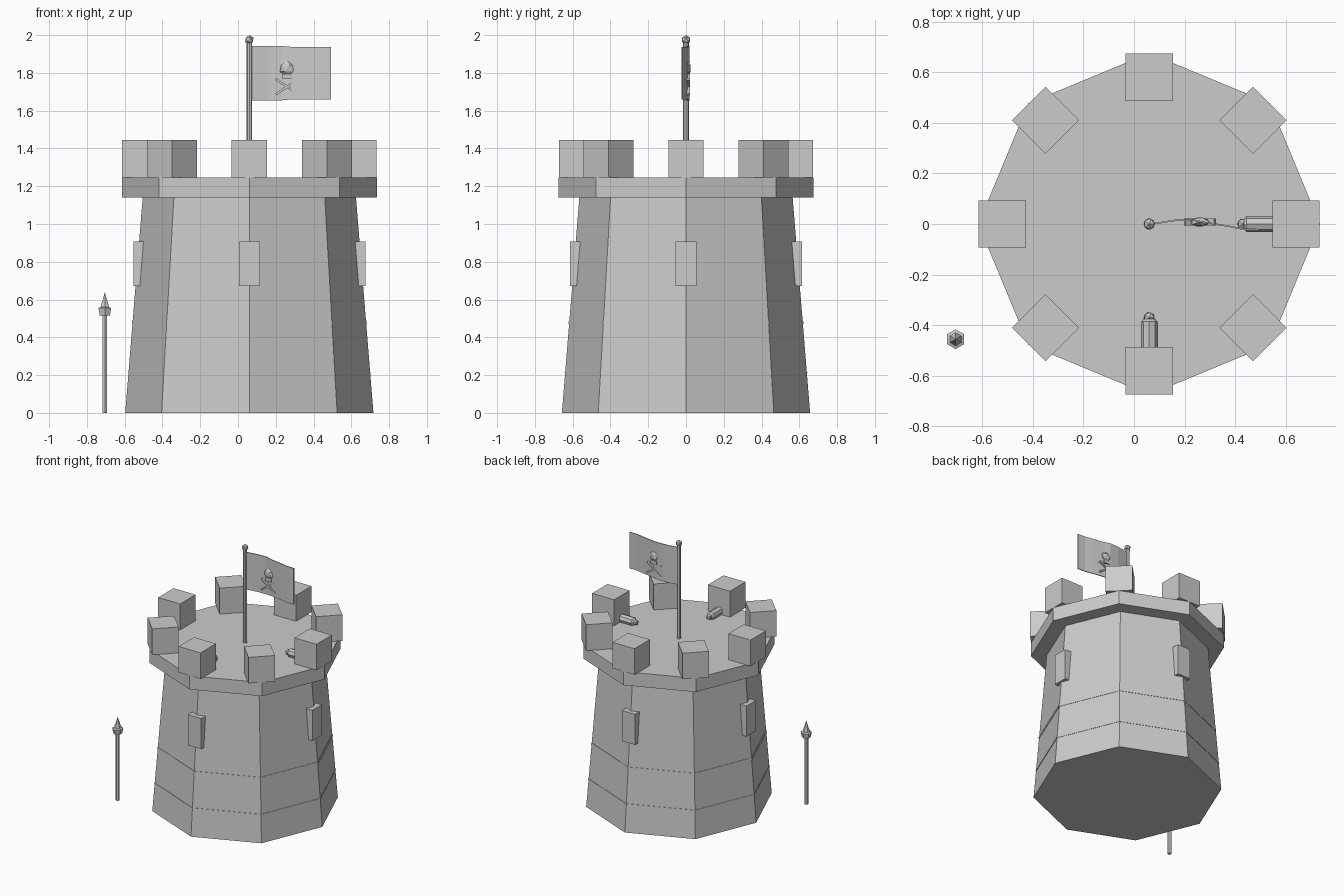
import bpy, bmesh, math
from mathutils import Matrix, Vector

cube = bpy.data.objects.get("Cube")
if cube:
    bpy.data.objects.remove(cube)

stone = bpy.data.materials.new("light_grey")
stone.use_nodes = True
GREY = (0.6, 0.6, 0.6, 1)
stone.diffuse_color = GREY
stone.node_tree.nodes["Principled BSDF"].inputs["Base Color"].default_value = GREY

AXIS = Vector((0.06, 0, 0))   # centre line of the tower


def finish(name, bm, matrix=Matrix()):
    bmesh.ops.recalc_face_normals(bm, faces=bm.faces[:])
    mesh = bpy.data.meshes.new(name)
    bm.to_mesh(mesh)
    bm.free()
    mesh.materials.append(stone)
    ob = bpy.data.objects.new(name, mesh)
    ob.matrix_world = matrix
    bpy.context.collection.objects.link(ob)
    return ob


def lathe(name, profile, sides, matrix):
    """Faceted solid from (radius, height) pairs, with flat caps."""
    bm = bmesh.new()
    rings = []
    for r, z in profile:
        rings.append([bm.verts.new((r * math.sin(a), r * math.cos(a), z))
                      for a in (math.tau * i / sides for i in range(sides))])
    for low, high in zip(rings, rings[1:]):
        for i in range(sides):
            j = (i + 1) % sides
            bm.faces.new((low[i], low[j], high[j], high[i]))
    bm.faces.new(rings[0])
    bm.faces.new(rings[-1])
    bmesh.ops.remove_doubles(bm, verts=bm.verts[:], dist=0.0001)
    return finish(name, bm, matrix)


def box(name, size, matrix):
    bm = bmesh.new()
    bmesh.ops.create_cube(bm, size=1, matrix=Matrix.Diagonal((*size, 1)))
    return finish(name, bm, matrix)


def ball(name, scale, centre):
    bm = bmesh.new()
    bmesh.ops.create_icosphere(bm, subdivisions=1, radius=1,
                               matrix=Matrix.Diagonal((*scale, 1)))
    return finish(name, bm, Matrix.Translation(centre))


def around(angle, r, z):
    """Frame on the tower, with local x pointing outwards."""
    return (Matrix.Translation(AXIS) @ Matrix.Rotation(angle, 4, "Z")
            @ Matrix.Translation((r, 0, z)))


tower = Matrix.Translation(AXIS)


def wall(z):
    return 0.657 - 0.081 * z


# Tapered wall, thin stone courses and overhanging platform
lathe("tower_wall", [(wall(0), 0), (wall(1.14), 1.14)], 8, tower)
for name, low, high in (("lower_course", 0.21, 0.216), ("upper_course", 0.47, 0.49)):
    lathe(name, [(wall(low) + 0.003, low), (wall(high) + 0.003, high)], 8, tower)
lathe("platform", [(0.675, 1.14), (0.675, 1.245)], 8, tower)

# Battlements on every corner, window blocks on every second corner
for i in range(8):
    angle = i * math.tau / 8
    box(f"battlement_{i + 1}", (0.187, 0.187, 0.2), around(angle, 0.58, 1.345))
    if i % 2 == 0:
        box(f"window_{i // 2 + 1}", (0.07, 0.112, 0.235), around(angle, 0.579, 0.79))

# Two cannons, pointing outwards, each with a round knob at the breech
for side, angle in (("left", 0), ("front", -math.pi / 2)):
    frame = around(angle, 0, 1.268)
    lathe(f"{side}_cannon", [(0.02, 0.375), (0.032, 0.385), (0.032, 0.55)], 8,
          frame @ Matrix.Rotation(math.pi / 2, 4, "Y"))
    ball(f"{side}_cannon_knob", (0.024,) * 3, frame @ Vector((0.37, 0, 0)))

# Flagpole with finial
lathe("flagpole", [(0.015, 1.24), (0.015, 1.965)], 8, tower)
ball("finial", (0.025,) * 3, AXIS + Vector((0, 0, 1.975)))

# Waving flag
path = [(0.07, 0.0), (0.16, 0.014), (0.23, 0.016), (0.28, 0.006),
        (0.37, -0.008), (0.43, -0.02), (0.492, -0.022)]
bm = bmesh.new()
columns = []
for x, y in path:
    drop = 0.004 if x > 0.27 else 0
    columns.append([bm.verts.new((x, y, z)) for z in (1.655 + drop, 1.942 - drop)])
for a, b in zip(columns, columns[1:]):
    bm.faces.new((a[0], b[0], b[1], a[1]))
flag = finish("flag", bm)
solid = flag.modifiers.new("thickness", "SOLIDIFY")
solid.thickness = 0.006
solid.offset = 0

# Skull and crossed bones, showing on both sides of the flag
EMBLEM = Vector((0.26, 0.008, 0))
ball("skull", (0.043, 0.02, 0.04), EMBLEM + Vector((0, 0, 1.824)))
box("skull_jaw", (0.05, 0.028, 0.028), Matrix.Translation(EMBLEM + Vector((0, 0, 1.781))))
for side, tilt in (("left", 0.6), ("right", -0.6)):
    box(f"{side}_bone", (0.145, 0.026, 0.012),
        Matrix.Translation(EMBLEM + Vector((0, 0, 1.727))) @ Matrix.Rotation(tilt, 4, "Y"))

# Spear standing beside the tower
spot = Matrix.Translation((-0.705, -0.455, 0))
lathe("spear_shaft", [(0.014, 0), (0.014, 0.53)], 6, spot)
lathe("spear_head", [(0.031, 0.515), (0.039, 0.555), (0.026, 0.56), (0, 0.64)], 6, spot)
